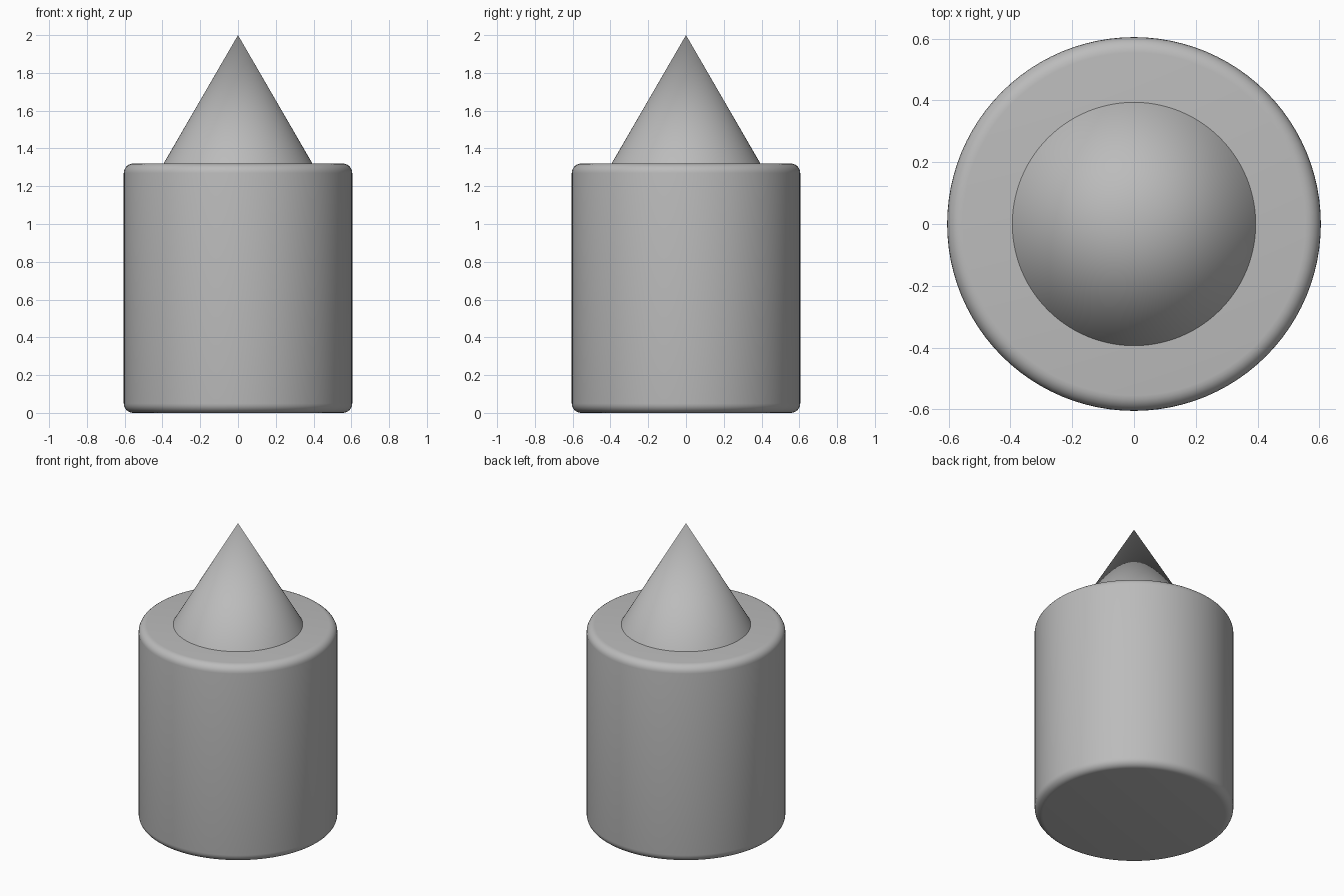
import bpy
import math

cube = bpy.data.objects.get("Cube")
if cube:
    bpy.data.objects.remove(cube, do_unlink=True)

BODY_RADIUS, BODY_HEIGHT = 0.605, 1.32
TIP_RADIUS, TOTAL_HEIGHT = 0.394, 2.0

grey = bpy.data.materials.new("plain_grey")
grey.use_nodes = True
colour = (0.5, 0.5, 0.5, 1)
grey.diffuse_color = colour
grey.node_tree.nodes["Principled BSDF"].inputs["Base Color"].default_value = colour


def finish(obj, name):
    obj.name = name
    obj.data.materials.append(grey)
    bpy.ops.object.shade_smooth_by_angle(angle=math.radians(35))


# Cylindrical body with rounded rims
bpy.ops.mesh.primitive_cylinder_add(vertices=96, radius=BODY_RADIUS, depth=BODY_HEIGHT,
                                    location=(0, 0, BODY_HEIGHT / 2))
body = bpy.context.object
bevel = body.modifiers.new("rounded_rims", "BEVEL")
bevel.width = 0.05
bevel.segments = 6
bevel.limit_method = "ANGLE"
bevel.angle_limit = math.radians(40)
bpy.ops.object.modifier_apply(modifier=bevel.name)
finish(body, "body")

# Pointed tip standing on the body
tip_height = TOTAL_HEIGHT - BODY_HEIGHT
bpy.ops.mesh.primitive_cone_add(vertices=96, radius1=TIP_RADIUS, radius2=0, depth=tip_height,
                                end_fill_type="NOTHING",
                                location=(0, 0, BODY_HEIGHT + tip_height / 2))
finish(bpy.context.object, "pointed_tip")
